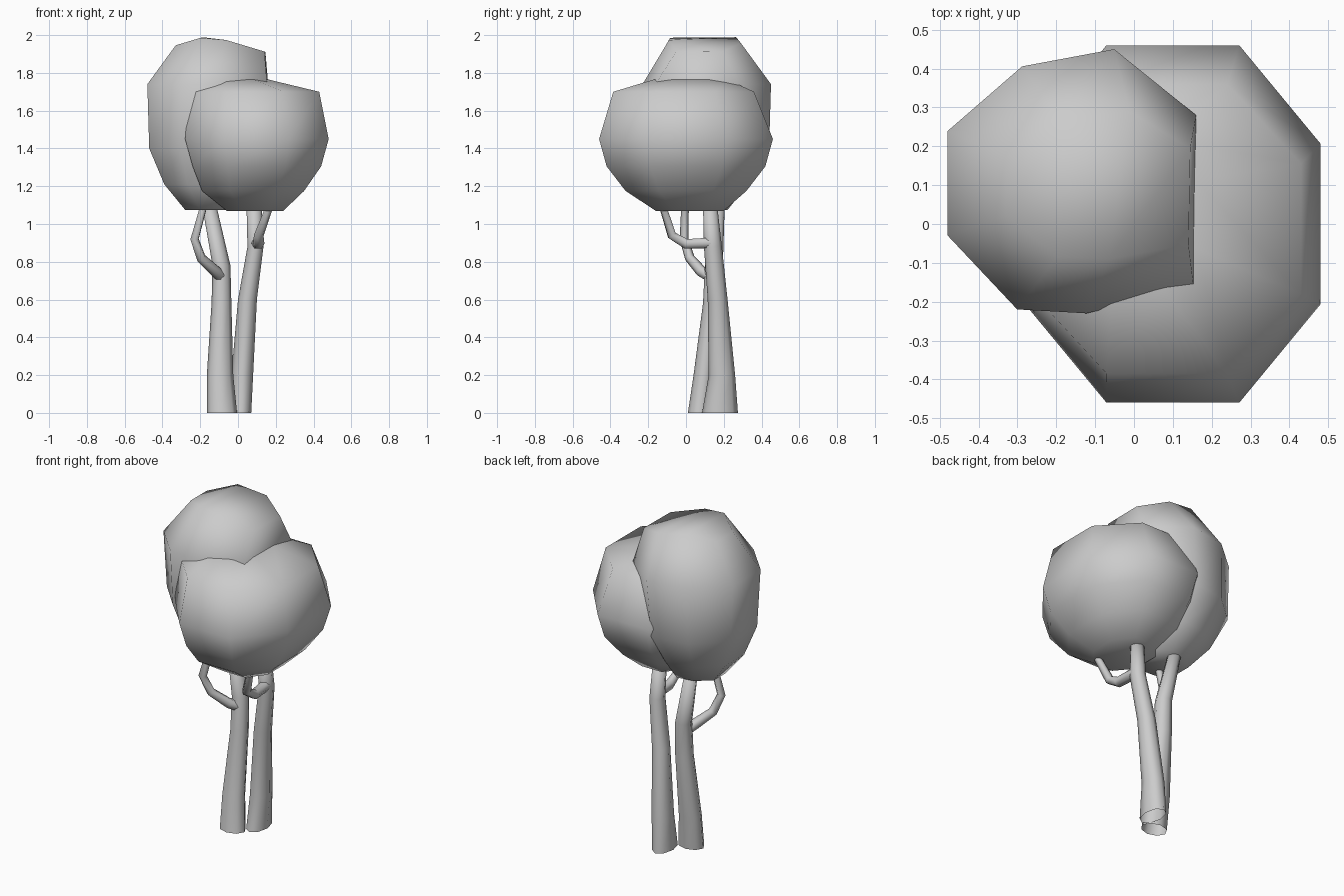
import bpy, bmesh, math

cube = bpy.data.objects.get("Cube")
if cube:
    bpy.data.objects.remove(cube, do_unlink=True)

GREY = (0.6, 0.6, 0.6, 1)
mat = bpy.data.materials.new("plain grey")
mat.use_nodes = True
mat.diffuse_color = GREY
bsdf = next(n for n in mat.node_tree.nodes if n.type == 'BSDF_PRINCIPLED')
bsdf.inputs["Base Color"].default_value = GREY


def loft(name, outline, rings, peak=None, cap_bottom=True):
    """Stack a unit outline fitted to rings of (z, x0, x1, y0, y1).
    peak = (x, slope) makes the last ring fall away from that x."""
    bm = bmesh.new()
    loops = []
    for i, (z, x0, x1, y0, y1) in enumerate(rings):
        loop = []
        for u, v in outline:
            x = (x0 + x1 + u * (x1 - x0)) / 2
            y = (y0 + y1 + v * (y1 - y0)) / 2
            drop = abs(x - peak[0]) * peak[1] if peak and i == len(rings) - 1 else 0
            loop.append(bm.verts.new((x, y, z - drop)))
        loops.append(loop)
    n = len(outline)
    for low, high in zip(loops, loops[1:]):
        for k in range(n):
            m = (k + 1) % n
            bm.faces.new((low[k], low[m], high[m], high[k]))
    bmesh.ops.triangulate(bm, faces=[bm.faces.new(loops[-1])])
    if cap_bottom:
        bm.faces.new(loops[0][::-1])
    for f in bm.faces:
        f.smooth = True
    mesh = bpy.data.meshes.new(name)
    bm.to_mesh(mesh)
    bm.free()
    mesh.materials.append(mat)
    obj = bpy.data.objects.new(name, mesh)
    bpy.context.collection.objects.link(obj)
    return obj


def branch(name, points):
    """Bent tapering tube through (x, y, z, radius) points."""
    curve = bpy.data.curves.new(name, 'CURVE')
    curve.dimensions = '3D'
    curve.bevel_depth = 1
    curve.bevel_resolution = 1
    curve.use_fill_caps = True
    spline = curve.splines.new('POLY')
    spline.points.add(len(points) - 1)
    for p, (x, y, z, r) in zip(spline.points, points):
        p.co = (x, y, z, 1)
        p.radius = r
    curve.materials.append(mat)
    obj = bpy.data.objects.new(name, curve)
    bpy.context.collection.objects.link(obj)
    bpy.ops.object.select_all(action='DESELECT')
    obj.select_set(True)
    bpy.context.view_layer.objects.active = obj
    bpy.ops.object.convert(target='MESH')


# Outlines: a regular octagon, a lopsided one, and a round trunk section
c = 0.45
octagon = [(-1, -c), (-c, -1), (c, -1), (1, -c), (1, c), (c, 1), (-c, 1), (-1, c)]
lopsided = [(-1, -.41), (-.44, -.97), (.12, -1), (.98, -.8),
            (1, .5), (.34, 1), (-.4, .87), (-1, .38)]
circle = [(math.cos(k * math.pi / 4), math.sin(k * math.pi / 4)) for k in range(8)]

# Foliage
loft("low_foliage", octagon, [
    (1.07, -.06, .24, -.16, .2),
    (1.175, -.19, .35, -.32, .32),
    (1.305, -.24, .44, -.42, .42),
    (1.45, -.28, .48, -.46, .46),
    (1.7, -.26, .43, -.385, .36),
    (1.765, -.14, .16, -.17, .22)])
loft("high_foliage", lopsided, [
    (1.075, -.28, 0, -.06, .22),
    (1.21, -.39, .05, -.14, .33),
    (1.4, -.47, .12, -.2, .44),
    (1.74, -.48, .16, -.23, .45),
    (2.0, -.33, .145, -.09, .29)], peak=(-.15, .3))

# Trunks, open at the ground
loft("right_trunk", circle, [
    (0, -.165, -.005, .01, .13),
    (.2, -.165, -.025, .04, .15),
    (.58, -.14, -.035, .09, .19),
    (.78, -.135, -.04, .1, .195),
    (1.1, -.19, -.115, .13, .205)], cap_bottom=False)
loft("left_trunk", circle, [
    (0, -.04, .07, .085, .275),
    (.2, -.035, .08, .12, .26),
    (.6, 0, .1, .115, .22),
    (.88, .05, .135, .095, .19),
    (1.1, .045, .125, .09, .165)], cap_bottom=False)

# Side branches
branch("right_branch", [(-.09, .13, .72, .03), (-.12, .08, .75, .03), (-.195, .02, .82, .026),
                        (-.23, -.01, .92, .024), (-.18, -.005, 1.1, .02)])
branch("left_branch", [(.1, .13, .9, .032), (.11, 0, .895, .03),
                       (.11, -.075, .94, .026), (.17, -.125, 1.1, .02)])
